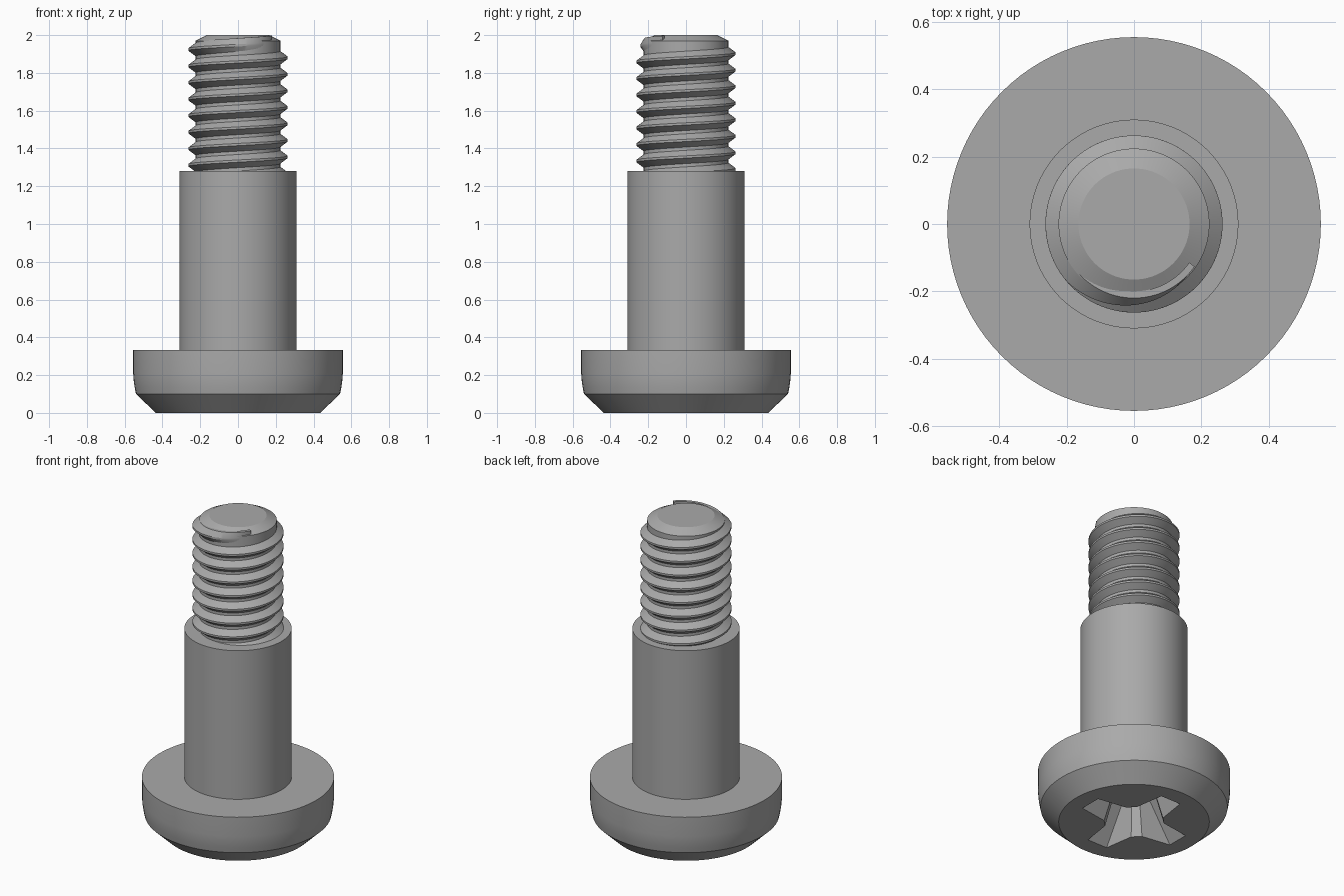
import bpy, bmesh, math
from math import pi, cos, sin, radians

default = bpy.data.objects.get("Cube")
if default:
    bpy.data.objects.remove(default, do_unlink=True)

steel = bpy.data.materials.new("grey steel")
steel.use_nodes = True
GREY = (0.40, 0.40, 0.40, 1)
steel.diffuse_color = GREY
steel.node_tree.nodes["Principled BSDF"].inputs["Base Color"].default_value = GREY

SEGMENTS = 96


def loft(name, rings, smooth=True):
    """Skin a stack of closed rings and cap both ends."""
    bm = bmesh.new()
    loops = [[bm.verts.new(p) for p in ring] for ring in rings]
    for low, high in zip(loops, loops[1:]):
        for i in range(len(low)):
            j = (i + 1) % len(low)
            bm.faces.new((low[i], low[j], high[j], high[i]))
    bm.faces.new(loops[0][::-1])
    bm.faces.new(loops[-1])
    bmesh.ops.recalc_face_normals(bm, faces=bm.faces)
    mesh = bpy.data.meshes.new(name)
    bm.to_mesh(mesh)
    bm.free()
    mesh.materials.append(steel)
    obj = bpy.data.objects.new(name, mesh)
    bpy.context.collection.objects.link(obj)
    if smooth:
        bpy.ops.object.select_all(action="DESELECT")
        obj.select_set(True)
        bpy.context.view_layer.objects.active = obj
        bpy.ops.object.shade_smooth_by_angle(angle=radians(25))
    return obj


def circle(r, z):
    return [(r * cos(2 * pi * i / SEGMENTS), r * sin(2 * pi * i / SEGMENTS), z)
            for i in range(SEGMENTS)]


def turned(name, profile):
    return loft(name, [circle(r, z) for r, z in profile])


# Turned body parts
head = turned("head", [(0.435, 0), (0.54, 0.1), (0.547, 0.135), (0.552, 0.17),
                       (0.555, 0.21), (0.555, 0.333)])
turned("shoulder", [(0.31, 0.32), (0.31, 1.28)])
turned("thread_core", [(0.224, 1.27), (0.224, 1.97), (0.165, 2.0)])

# Helical thread, fading into the core at the tip
PITCH, CORE, CREST = 0.0875, 0.22, 0.263
START, END, FADE = -7 * 2 * pi - pi / 2, 2 * pi - radians(35), radians(105)
STEPS = 760
sections = []
for k in range(STEPS + 1):
    t = START + (END - START) * k / STEPS
    z = 1.88 + PITCH * t / (2 * pi)
    fade = min(1, (END - t) / FADE)
    crest = CORE - 0.004 + (CREST - CORE + 0.004) * fade
    section = [(CORE - 0.02, -0.038), (CORE, -0.038), (crest, -0.006),
               (crest, 0.006), (CORE, 0.038), (CORE - 0.02, 0.038)]
    sections.append([(r * cos(t), r * sin(t), z + dz) for r, dz in section])
loft("thread", sections)


# Cross-shaped drive recess
def cross(length, width, a, b, z):
    quarter = [(length, -width), (length, width), (a, b), (b, a)]
    return [(x * cos(q * pi / 2) - y * sin(q * pi / 2),
             x * sin(q * pi / 2) + y * cos(q * pi / 2), z)
            for q in range(4) for x, y in quarter]


cutter = loft("recess_cutter", [cross(0.337, 0.071, 0.145, 0.1, -0.01),
                                cross(0.15, 0.05, 0.09, 0.06, 0.24)], smooth=False)
cutter.hide_render = True
cutter.hide_viewport = True
cutter.display_type = "WIRE"
cut = head.modifiers.new("drive_recess", "BOOLEAN")
cut.operation = "DIFFERENCE"
cut.solver = "EXACT"
cut.object = cutter
